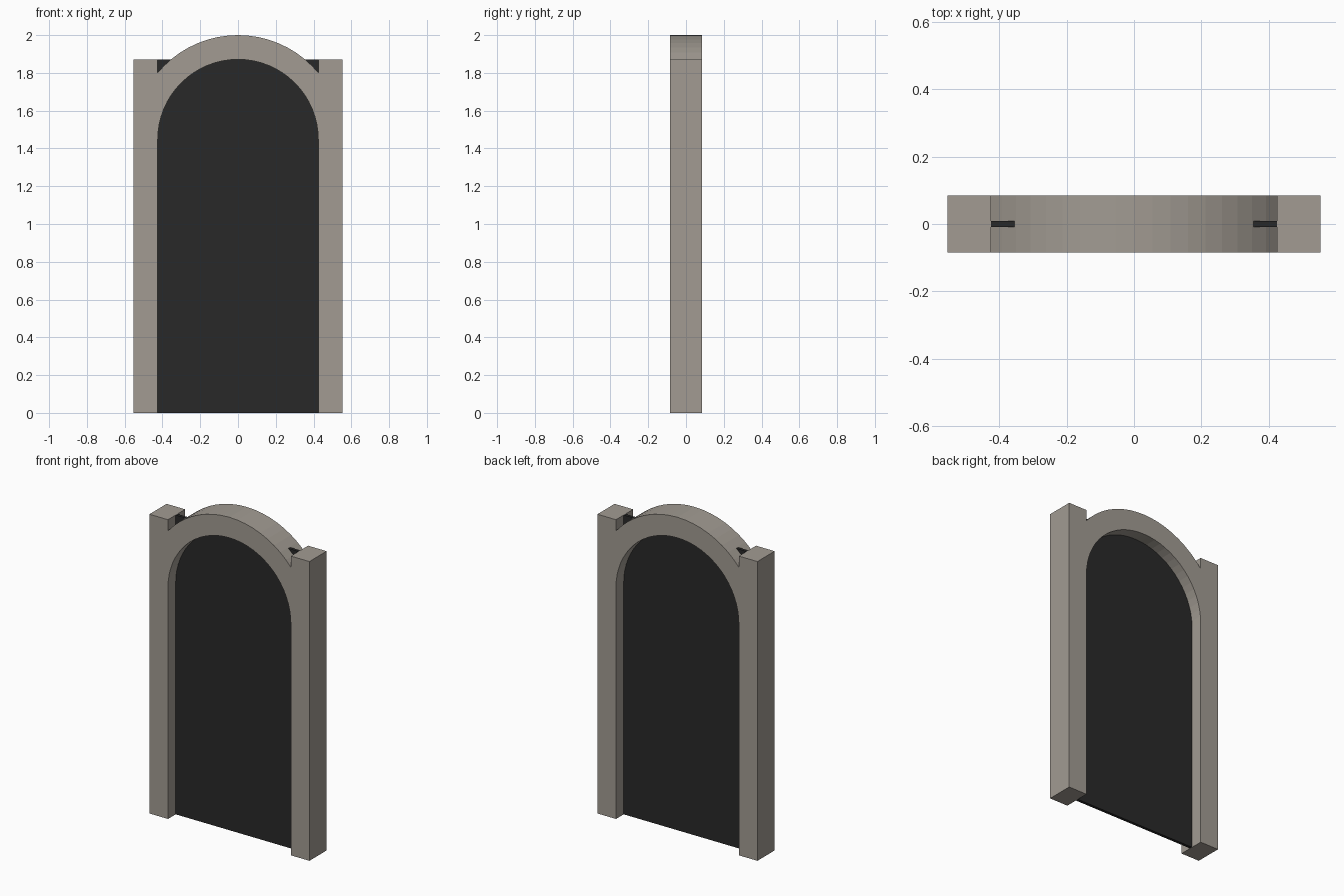
import bpy, bmesh, math

if "Cube" in bpy.data.objects:
    bpy.data.objects.remove(bpy.data.objects["Cube"])

HALF_W, INNER, DEPTH, POST_H = 0.5535, 0.425, 0.17, 1.871
SPRING_Z = 2.0 - HALF_W
SEGMENTS = 32


def material(name, rgb):
    m = bpy.data.materials.new(name)
    m.diffuse_color = (*rgb, 1)
    m.use_nodes = True
    m.node_tree.nodes["Principled BSDF"].inputs["Base Color"].default_value = m.diffuse_color
    return m


stone = material("stone", (0.36, 0.33, 0.29))
dark = material("dark_panel", (0.022, 0.022, 0.022))


def finish(name, bm, mat):
    bmesh.ops.recalc_face_normals(bm, faces=bm.faces[:])
    me = bpy.data.meshes.new(name)
    bm.to_mesh(me)
    bm.free()
    me.materials.append(mat)
    ob = bpy.data.objects.new(name, me)
    bpy.context.collection.objects.link(ob)
    return ob


def box(name, x0, x1, depth, height, mat):
    bm = bmesh.new()
    bmesh.ops.create_cube(bm, size=1)
    bmesh.ops.scale(bm, vec=(x1 - x0, depth, height), verts=bm.verts[:])
    bmesh.ops.translate(bm, vec=((x0 + x1) / 2, 0, height / 2), verts=bm.verts[:])
    return finish(name, bm, mat)


# Side posts
box("left_post", -HALF_W, -INNER, DEPTH, POST_H, stone)
box("right_post", INNER, HALF_W, DEPTH, POST_H, stone)

# Thin dark panel filling the opening
box("door_panel", -INNER, INNER, 0.018, POST_H, dark)

# Half-round arch: rectangular section swept over 180 degrees
bm = bmesh.new()
rings = []
for i in range(SEGMENTS + 1):
    a = math.pi * i / SEGMENTS
    rings.append([bm.verts.new((r * math.cos(a), y, SPRING_Z + r * math.sin(a)))
                  for r, y in ((INNER, -DEPTH / 2), (HALF_W, -DEPTH / 2),
                               (HALF_W, DEPTH / 2), (INNER, DEPTH / 2))])
for p, q in zip(rings, rings[1:]):
    for k in range(4):
        n = (k + 1) % 4
        bm.faces.new((p[k], p[n], q[n], q[k]))
bm.faces.new(rings[0])
bm.faces.new(rings[-1])
finish("arch", bm, stone)
